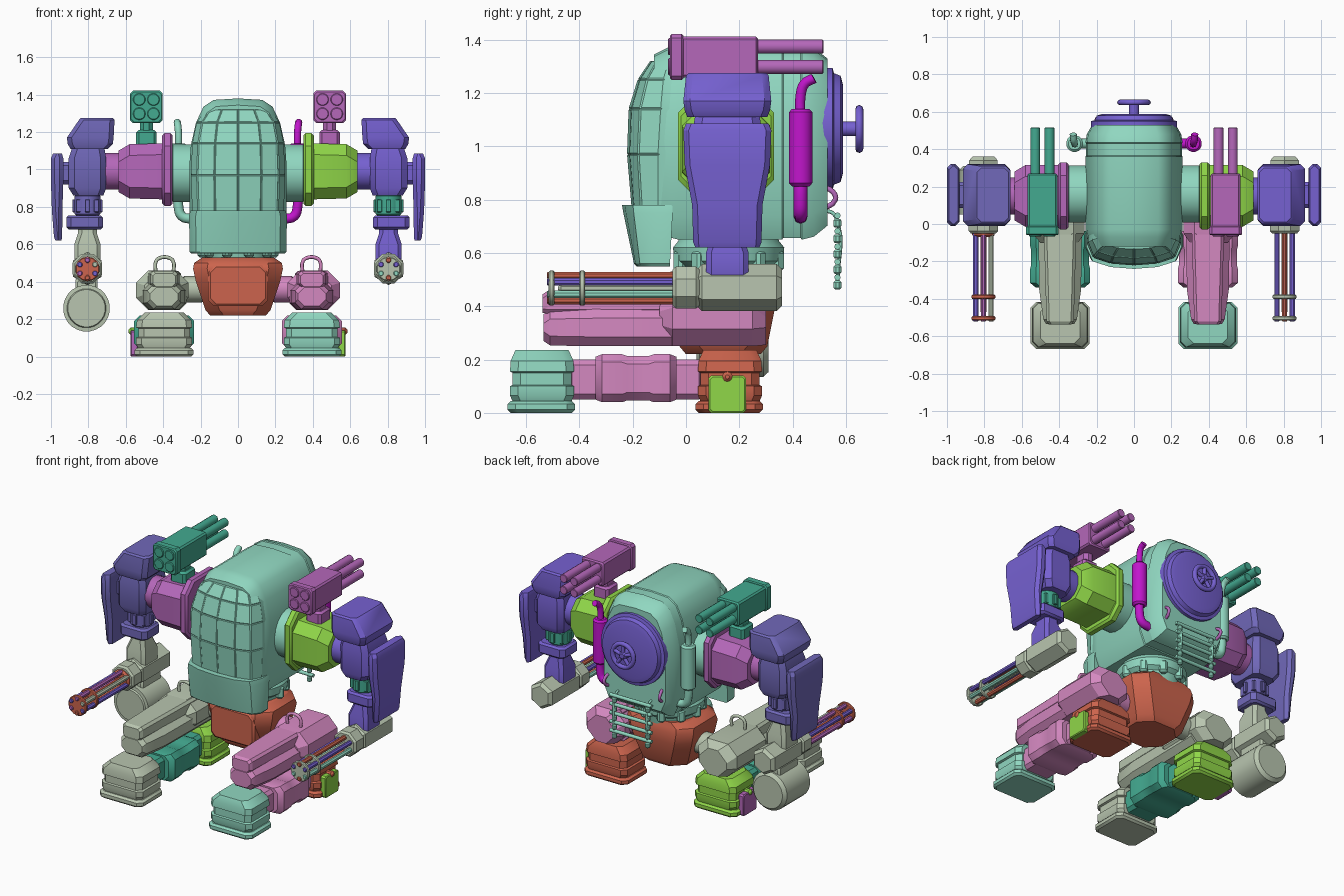
import bpy, bmesh
from math import sin, cos, pi, radians

cube = bpy.data.objects.get("Cube")
if cube:
    bpy.data.objects.remove(cube, do_unlink=True)

# Flat colours, given as sRGB hex and converted to linear
COLOURS = dict(mint="8fd6bf", sage="b7c4ae", pink="d387bf", coral="cb644e", violet="7561d0",
               slate="7068b8", orchid="b367b8", teal="45a88f", lime="8fd64a", magenta="c01ccb")
MATS = {}
for key, code in COLOURS.items():
    rgb = [(int(code[i:i + 2], 16) / 255) ** 2.2 for i in (0, 2, 4)] + [1]
    m = bpy.data.materials.new(key)
    m.use_nodes = True
    m.diffuse_color = rgb
    m.node_tree.nodes["Principled BSDF"].inputs["Base Color"].default_value = rgb
    MATS[key] = m


def skin(name, mat, rings, s=1, angle=32, panels=0):
    """Bridge matching rings of points into a closed solid; s=-1 mirrors in x."""
    bm = bmesh.new()
    vs = [[bm.verts.new((p[0] * s, p[1], p[2])) for p in r] for r in rings]
    n = len(vs[0])
    sides = []
    for a, b in zip(vs, vs[1:]):
        sides += [bm.faces.new((a[i], a[(i + 1) % n], b[(i + 1) % n], b[i])) for i in range(n)]
    bm.faces.new(vs[0])
    bm.faces.new(vs[-1])
    bmesh.ops.recalc_face_normals(bm, faces=bm.faces)
    if panels:
        front = [f for f in sides if f.normal.y < -0.3]
        bmesh.ops.inset_individual(bm, faces=front, thickness=panels, depth=panels * 0.6)
    me = bpy.data.meshes.new(name)
    bm.to_mesh(me)
    bm.free()
    me.materials.append(MATS[mat])
    me.shade_smooth()
    me.set_sharp_from_angle(angle=radians(angle))
    ob = bpy.data.objects.new(name, me)
    bpy.context.collection.objects.link(ob)
    return ob


def loft(name, mat, axis, rows, cut=0.02, sides=0, s=1):
    """Rows are (position, centre u, centre v, half u, half v) along an axis."""
    rings = []
    for t, cu, cv, hu, hv in rows:
        if sides:
            sec = [(cu + hu * cos(2 * pi * (i + .5) / sides), cv + hv * sin(2 * pi * (i + .5) / sides))
                   for i in range(sides)]
        else:
            c = min(cut, hu * .9, hv * .9)
            sec = [(cu + a, cv + b) for a, b in (
                (hu, c - hv), (hu, hv - c), (hu - c, hv), (c - hu, hv),
                (-hu, hv - c), (-hu, c - hv), (c - hu, -hv), (hu - c, -hv))]
        rings.append([{"x": (t, u, v), "y": (u, t, v), "z": (u, v, t)}[axis] for u, v in sec])
    return skin(name, mat, rings, s)


def bar(name, mat, axis, t0, t1, cu, cv, hu, hv=None, cut=0.02, sides=0, s=1, edge=0.012):
    """Straight part with chamfered ends."""
    hv = hv or hu
    rows = [(t0, cu, cv, hu - edge, hv - edge), (t0 + edge, cu, cv, hu, hv),
            (t1 - edge, cu, cv, hu, hv), (t1, cu, cv, hu - edge, hv - edge)]
    return loft(name, mat, axis, rows, cut, sides, s)


def tube(name, mat, pts, r, s=1, loop=False):
    cu = bpy.data.curves.new(name, "CURVE")
    cu.dimensions = "3D"
    cu.bevel_depth, cu.bevel_resolution, cu.resolution_u, cu.use_fill_caps = r, 2, 4, True
    sp = cu.splines.new("BEZIER")
    sp.bezier_points.add(len(pts) - 1)
    for bp, p in zip(sp.bezier_points, pts):
        bp.co = (p[0] * s, p[1], p[2])
        bp.handle_left_type = bp.handle_right_type = "AUTO"
    sp.use_cyclic_u = loop
    cu.materials.append(MATS[mat])
    ob = bpy.data.objects.new(name, cu)
    bpy.context.collection.objects.link(ob)


# Torso: an arch section carried from front to back
HALF = [(.13, 1.372), (.185, 1.335), (.225, 1.25), (.252, 1.13), (.26, 1.02), (.26, .74), (.22, .65)]
ARCH = [(0, 1.38)] + HALF + [(-x, z) for x, z in reversed(HALF)]
skin("torso", "mint", [[(x * k, y, 1.02 + (z - 1.02) * k) for x, z in ARCH]
     for y, k in ((-.12, .9), (-.07, .97), (-.03, 1), (.36, 1), (.365, .985), (.43, .985),
                  (.435, 1), (.48, .97), (.53, .86))])


def front_ring(z, w, yf, yb):
    arc = [-pi / 2 + pi * i / 6 for i in range(7)]
    return [(w * sin(t), yb + (yf - yb) * max(cos(t), 0) ** .6, z) for t in arc] + [
        (w, yb + .07, z), (-w, yb + .07, z)]


# Panelled canopy and chin guard
skin("canopy", "mint", [front_ring(*r) for r in (
    (.76, .243, -.2, -.1), (.97, .25, -.218, -.1), (1.14, .243, -.212, -.09),
    (1.25, .22, -.178, -.08), (1.32, .17, -.13, -.06))], angle=25, panels=.006)
skin("chin_guard", "mint", [front_ring(*r) for r in (
    (.55, .25, -.185, -.13), (.56, .258, -.195, -.13), (.75, .262, -.235, -.12),
    (.78, .255, -.24, -.12))])

# Rear hatch with hand wheel
loft("hatch", "violet", "y", [(.51, 0, 1.065, .23, .23), (.55, 0, 1.065, .23, .23), (.555, 0, 1.065, .21, .21),
     (.58, 0, 1.065, .2, .2), (.588, 0, 1.065, .17, .17)], sides=32)
bar("wheel_shaft", "violet", "y", .57, .665, 0, 1.065, .028, sides=12)
tube("hand_wheel", "violet", [(.075 * cos(i * pi / 4), .65, 1.065 + .075 * sin(i * pi / 4)) for i in range(8)],
     .015, loop=True)
for i in range(5):
    a = pi / 2 + i * 2 * pi / 5
    tube("wheel_spoke", "violet", [(0, .65, 1.065), (.075 * cos(a), .65, 1.065 + .075 * sin(a))], .012)

# Hanging ladder
RUNGS = [.74 - .058 * i for i in range(5)]
for z in RUNGS:
    tube("ladder_rung", "mint", [(-.15, .568, z), (.15, .568, z)], .012)
for s in (1, -1):
    tube("ladder_strand", "mint", [(.12, .48, .74), (.12, .54, .755), (.12, .568, .72), (.12, .568, .49)], .007, s)
    for z in RUNGS:
        bar("ladder_bead", "mint", "z", z - .045, z - .012, .12, .568, .016, sides=8, s=s, edge=.006)

# Waist ring and pelvis
loft("waist_ring", "mint", "z", [(.5, 0, .16, .17, .17), (.55, 0, .16, .18, .18), (.57, 0, .16, .205, .205),
     (.62, 0, .16, .21, .21), (.645, 0, .16, .19, .19), (.68, 0, .16, .18, .18)], sides=28)
for i in range(10):
    a = i * pi / 5
    bar("waist_lug", "mint", "z", .53, .61, .19 * cos(a), .16 + .19 * sin(a), .027, s=1)
loft("pelvis", "coral", "z", [(.22, 0, .14, .15, .14), (.25, 0, .14, .175, .165), (.4, 0, .14, .225, .195),
     (.47, 0, .14, .24, .2), (.5, 0, .14, .235, .19), (.53, 0, .15, .19, .17)], cut=.075)
bar("pelvis_front_plate", "coral", "y", -.065, .1, 0, .38, .16, .11, cut=.03)

# Paired parts, with colours listed as left, right
for s in (1, -1):
    def pick(left, right):
        return left if s > 0 else right

    # Shoulder
    bar("shoulder_joint", "mint", "x", .2, .36, .16, .98, .155, sides=20, s=s)
    arm = pick("lime", "orchid")
    bar("shoulder_flange", arm, "x", .35, .405, .15, 1, .18, .195, cut=.07, s=s)
    loft("shoulder_housing", arm, "x", [(.39, .15, .99, .165, .15), (.58, .15, .99, .165, .145),
         (.64, .15, .99, .13, .11)], cut=.06, s=s)
    armor = pick("violet", "slate")
    bar("shoulder_collar", pick("violet", "orchid"), "x", .62, .73, .15, .99, .1, sides=16, s=s)

    # Upper arm, pauldron and side shield
    loft("pauldron", armor, "z", [(1.11, .795, .155, .1, .15), (1.135, .79, .155, .12, .16), (1.17, .79, .155, .125, .165),
         (1.265, .755, .155, .095, .155), (1.275, .755, .155, .085, .145)], cut=.025, s=s)
    loft("upper_arm", armor, "z", [(.86, .8, .155, .08, .11), (.9, .805, .155, .1, .13), (1.06, .805, .155, .1, .13),
         (1.12, .8, .155, .085, .12)], cut=.03, s=s)
    bar("shield_mount", armor, "x", .88, .96, .155, .98, .07, .06, s=s)
    loft("arm_shield", armor, "z", [(.62, .96, .155, .016, .12), (.64, .962, .155, .022, .128), (.78, .967, .155, .028, .132),
         (.93, .967, .155, .033, .16), (1.06, .967, .155, .033, .165), (1.085, .965, .155, .024, .155)],
         cut=.02, s=s)

    # Elbow, forearm and wrist
    bar("elbow_ring", pick("teal", "slate"), "z", .75, .87, .805, .155, .07, sides=16, s=s)
    for i in range(8):
        a = i * pi / 4
        bar("elbow_tooth", pick("teal", "slate"), "z", .77, .84, .805 + .068 * cos(a), .155 + .068 * sin(a),
            .013, cut=.003, edge=.004, s=s)
    bar("forearm", armor, "z", .68, .755, .82, .155, .098, .085, cut=.025, s=s)
    loft("wrist", pick("violet", "sage"), "z", [(.47, .805, .155, .055, .06), (.5, .805, .155, .07, .08),
         (.6, .805, .155, .07, .08), (.66, .805, .155, .05, .06), (.7, .805, .155, .05, .06)], s=s)

    # Rotary gun
    bar("gun_housing", "sage", "y", -.05, .05, .805, .47, .085, sides=8, s=s)
    bar("gun_body", "sage", "y", .04, .36, .805, .47, .088, sides=6, s=s, edge=.02)
    ring = pick("sage", "coral")
    for y in (-.515, -.4):
        bar("barrel_ring", ring, "y", y, y + .022, .805, .468, .066, sides=14, s=s, edge=.005)
    bar("gun_spindle", ring, "y", -.48, 0, .805, .468, .018, sides=8, s=s)
    paints = pick(("coral", "violet", "mint", "coral", "mint", "violet"),
                  ("orchid", "sage", "violet", "coral", "orchid", "violet"))
    for i, paint in enumerate(paints):
        a = pi / 2 + i * pi / 3
        bar("gun_barrel", paint, "y", -.522, 0, .805 + .047 * cos(a), .468 + .047 * sin(a), .015,
            sides=8, s=s, edge=.004)

    # Shoulder launcher
    pod = pick("orchid", "teal")
    bar("launcher_mount", pod, "z", 1.1, 1.21, .49, .13, .055, .06, cut=.015, s=s)
    bar("launcher_neck", pod, "z", 1.19, 1.27, .49, .13, .035, .05, s=s)
    bar("launcher_box", pod, "y", -.03, .27, .49, 1.335, .08, .077, cut=.01, s=s, edge=.008)
    bar("launcher_rim", pod, "y", -.06, -.01, .49, 1.335, .087, .086, cut=.015, s=s, edge=.006)
    for x in (.452, .528):
        for z in (1.298, 1.374):
            bar("launcher_tube", pod, "y", .26, .515, x, z, .027, sides=12, s=s, edge=.003)
            bar("launcher_cap", pod, "y", -.067, -.05, x, z, .033, sides=16, s=s, edge=.004)

    # Exhaust pipe and rear grab handle
    pipe = pick("magenta", "mint")
    bar("muffler", pipe, "z", .85, 1.14, .318, .43, .045, sides=16, s=s)
    tube("exhaust_stack", pipe, [(.318, .43, 1.1), (.318, .43, 1.19), (.322, .445, 1.235), (.325, .48, 1.255)], .019, s)
    tube("exhaust_feed", pipe, [(.318, .43, .88), (.318, .43, .8), (.3, .43, .75), (.24, .43, .735)], .026, s)
    tube("rear_handle", "orchid", [(.19, .5, .85), (.2, .55, .83), (.2, .56, .8), (.19, .5, .76)], .01, s)

    # Hip, thigh and carry handle
    thigh = pick("pink", "sage")
    bar("hip_axle", thigh, "x", .18, .3, .14, .36, .07, sides=14, s=s)
    loft("hip", thigh, "y", [(-.1, .4, .355, .1, .09), (-.05, .405, .355, .14, .105), (.25, .405, .355, .14, .105),
         (.3, .405, .34, .1, .085)], cut=.065, s=s)
    loft("thigh_lower", thigh, "y", [(-.535, .395, .32, .075, .05), (-.51, .395, .32, .09, .067),
         (-.35, .395, .32, .112, .07), (.2, .395, .32, .12, .07)], cut=.035, s=s)
    loft("thigh_upper", thigh, "y", [(-.538, .395, .41, .06, .035), (-.52, .395, .415, .073, .042),
         (-.1, .395, .415, .085, .043), (.22, .395, .415, .09, .043)], cut=.015, s=s)
    tube("thigh_handle", thigh, [(.345, .02, .45), (.347, .02, .51), (.37, .02, .528), (.415, .02, .528),
         (.438, .02, .51), (.44, .02, .45)], .01, s)

    # Lower leg and feet
    shin = pick("pink", "teal")
    bar("shin_core", shin, "y", -.44, .06, .395, .125, .1, .075, s=s)
    loft("shin_guard", shin, "y", [(-.34, .395, .13, .13, .08), (-.315, .395, .13, .16, .09), (-.24, .395, .13, .16, .09),
         (-.22, .395, .13, .155, .083), (-.14, .395, .13, .155, .083), (-.12, .395, .13, .16, .09),
         (-.06, .395, .13, .16, .09), (-.035, .395, .13, .13, .08)], cut=.03, s=s)
    for label, y, colour in (("front", -.54, pick("mint", "sage")), ("rear", .165, pick("coral", "lime"))):
        bar(label + "_sole", colour, "z", 0, .045, .395, y - .003, .158, .126, cut=.03, s=s)
        loft(label + "_foot", colour, "z", [(.03, .395, y, .13, .105), (.065, .395, y, .15, .12), (.1, .395, y, .15, .12),
             (.105, .395, y, .138, .11), (.15, .395, y, .138, .11), (.155, .395, y, .15, .12),
             (.195, .395, y, .145, .118), (.235, .395, y, .105, .1)], cut=.03, s=s)
    bar("heel_plate", pick("lime", "orchid"), "x", .535, .575, .155, .07, .07, .07, cut=.01, s=s, edge=.005)
    bar("heel_pin", pick("coral", "lime"), "x", .53, .585, .155, .135, .02, sides=10, s=s)

# Ammunition drum under the right gun
loft("ammo_drum", "sage", "y", [(.04, -.81, .258, .1, .1), (.05, -.81, .258, .105, .105), (.052, -.81, .258, .125, .125),
     (.29, -.81, .258, .125, .125), (.31, -.81, .258, .105, .105)], sides=24)
bar("drum_feed", "sage", "y", .08, .28, -.81, .37, .06, .06)
bar("gun_front_cap", "coral", "y", -.07, -.04, -.805, .468, .062, sides=14)
